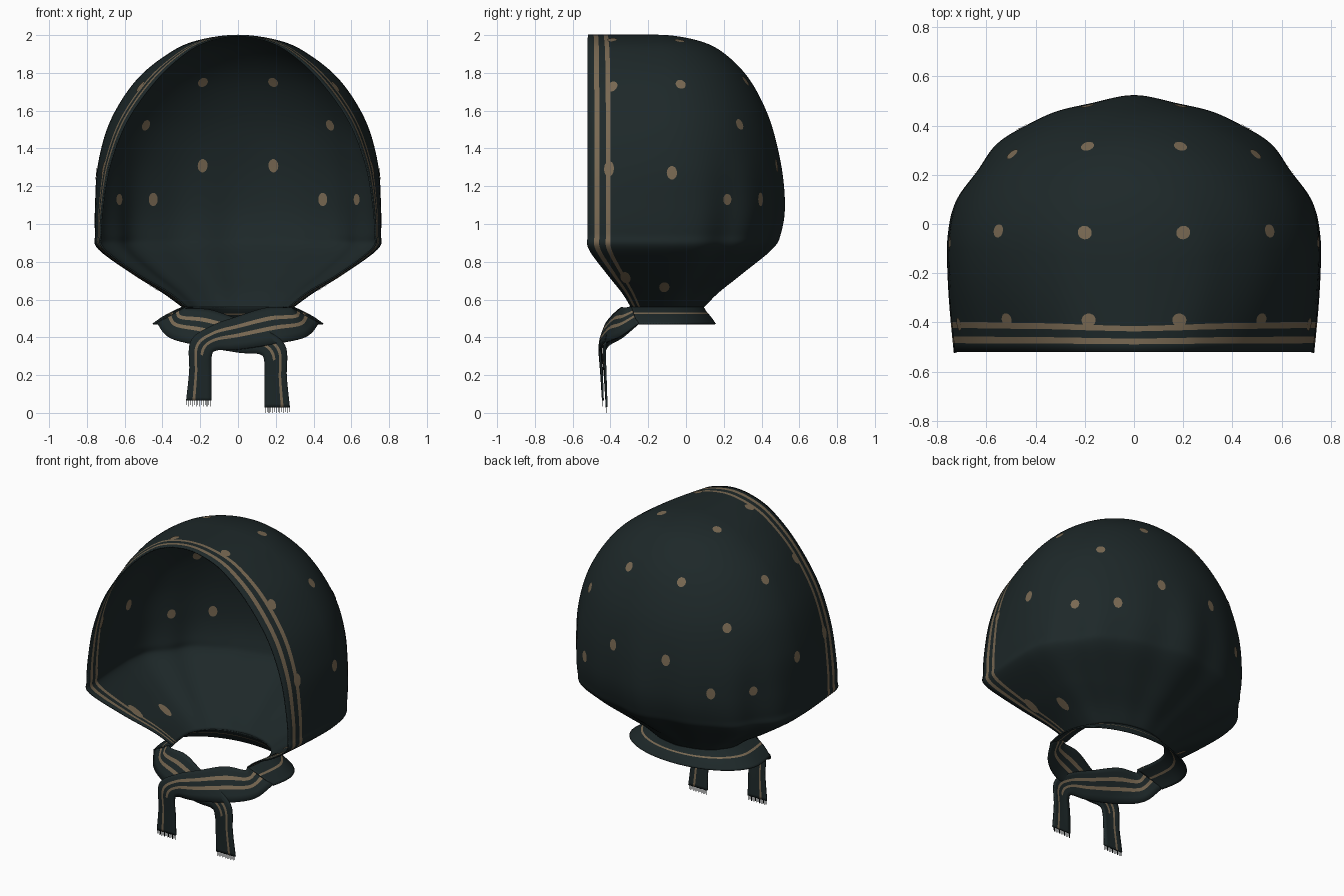
import bpy, bmesh, math
from mathutils import Vector
from mathutils.bvhtree import BVHTree

if "Cube" in bpy.data.objects:
    bpy.data.objects.remove(bpy.data.objects["Cube"])


def material(name, rgb):
    m = bpy.data.materials.new(name)
    m.diffuse_color = (*rgb, 1)
    m.use_nodes = True
    m.node_tree.nodes["Principled BSDF"].inputs["Base Color"].default_value = m.diffuse_color
    return m


CLOTH = material("dark teal cloth", (0.0125, 0.021, 0.022))
GOLD = material("dull gold", (0.19, 0.14, 0.085))


def make_object(name, verts, faces, mats, idx=None, thick=0.0):
    me = bpy.data.meshes.new(name)
    me.from_pydata([tuple(v) for v in verts], [], faces)
    for m in mats:
        me.materials.append(m)
    if idx:
        me.polygons.foreach_set("material_index", idx)
    bm = bmesh.new()
    bm.from_mesh(me)
    bmesh.ops.remove_doubles(bm, verts=bm.verts, dist=1e-5)
    bmesh.ops.recalc_face_normals(bm, faces=bm.faces)
    for f in bm.faces:
        f.smooth = True
    bm.to_mesh(me)
    bm.free()
    ob = bpy.data.objects.new(name, me)
    bpy.context.collection.objects.link(ob)
    if thick:
        mod = ob.modifiers.new("thickness", 'SOLIDIFY')
        mod.thickness, mod.offset = thick, 0
    return ob


def grid(name, rows, is_gold, thick=0.008):
    """Skin a list of equal point rows; is_gold(row, col) picks the colour."""
    n = len(rows[0])
    verts = [p for r in rows for p in r]
    faces, idx = [], []
    for i in range(len(rows) - 1):
        for j in range(n - 1):
            faces.append((i * n + j, i * n + j + 1, (i + 1) * n + j + 1, (i + 1) * n + j))
            idx.append(int(is_gold(i, j)))
    return make_object(name, verts, faces, (CLOTH, GOLD), idx, thick)


def spline(pts, steps, ghost=None):
    """Catmull-Rom curve through tuples of any length."""
    ext = lambda a, b: tuple(2 * u - v for u, v in zip(a, b))
    p = [ghost or ext(pts[0], pts[1])] + list(pts) + [ext(pts[-1], pts[-2])]
    out = []
    for i in range(1, len(p) - 2):
        for k in range(steps):
            t = k / steps
            out.append(tuple(0.5 * (2 * b + (c - a) * t + (2 * a - 5 * b + 4 * c - d) * t * t
                                    + (3 * b - a - 3 * c + d) * t ** 3)
                             for a, b, c, d in zip(*p[i - 1:i + 3])))
    return out + [tuple(pts[-1])]


# Column positions along the straight side: edge, stripe, gap, stripe, then cloth
SIDE = [d / .42 for d in (0, .036, .063, .097, .122, .17, .22, .27, .32, .37)]
ARC = 64


def section(z, wf, wm, yf, yc, yb, amp=0.0):
    """Horizontal U section, open to the front, with gathered folds at the back."""
    half = [(wf + (wm - wf) * math.sin(math.pi / 2 * t), yf + (yc - yf) * t) for t in SIDE]
    for k in range(ARC + 1):
        a = math.pi / 2 * k / ARC
        d = math.pi / 2 - a
        s = 1 + amp * (.6 * math.cos(9 * d) + .4 * math.cos(15 * d)) * min(1, 2.5 * k / ARC)
        half.append((wm * s * max(0, math.cos(a)), yc + (yb - yc) * s * math.sin(a)))
    pts = half + [(-x, y) for x, y in half[-2::-1]]
    return [(x, y, z) for x, y in pts]


# Hood: z, front half width, widest half width, front y, side y, back y
PROFILE = [
    (1.998, 0, 0, -.52, -.16, -.15), (1.968, .16, .215, -.52, -.14, .06),
    (1.90, .285, .365, -.52, -.12, .20), (1.76, .435, .535, -.52, -.11, .335),
    (1.55, .585, .67, -.52, -.10, .44), (1.32, .675, .737, -.52, -.10, .495),
    (1.10, .715, .753, -.52, -.10, .51), (.95, .725, .753, -.52, -.10, .485),
    (.87, .71, .738, -.515, -.10, .44), (.74, .54, .56, -.42, -.11, .285),
    (.64, .37, .40, -.34, -.12, .165), (.56, .27, .29, -.29, -.12, .09)]
nxt = PROFILE[1]
ghost = (nxt[0], -nxt[1], -nxt[2], -.52, -.18, -.36)
rows = []
for r in spline(PROFILE, 8, ghost):
    z = r[0]
    amp = .028 * max(0, min(1, (1.45 - z) / .6)) * max(.3, min(1, (z - .5) / .2))
    rows.append(section(*r, amp))
NC = len(rows[0])


def edge_stripe(i, j):
    return min(j, NC - 2 - j) in (1, 3)


hood = grid("hood", rows, edge_stripe)

# Dots on the cloth, seen on both sides; the last number stretches them along the gathers
tree = BVHTree.FromPolygons([v.co for v in hood.data.vertices],
                            [tuple(p.vertices) for p in hood.data.polygons])
DOTS = [(.19, .32, 1.76, 1), (.50, .29, 1.53, 1), (.19, .48, 1.31, 1.2), (.45, .385, 1.13, 1.2),
        (.62, .205, 1.13, 1), (.565, -.025, 1.75, 1), (.20, -.035, 1.97, 1), (.74, -.075, 1.27, 1.2),
        (.18, -.39, 1.96, 1), (.52, -.39, 1.73, 1.1), (.70, -.405, 1.29, 1.4),
        (.45, -.115, .67, 1.7), (.52, -.32, .72, 1.9)]
verts, faces = [], []
for x, y, z, stretch in DOTS:
    for sx in (1, -1):
        c, n, _, _ = tree.find_nearest(Vector((sx * x, y, z)))
        u = n.cross(Vector((0, 0, 1))).normalized()
        w = n.cross(u)
        for side in (.007, -.007):
            b = len(verts)
            verts.append(c + n * side)
            for k in range(14):
                a = k * math.tau / 14
                p = c + u * .027 * math.cos(a) + w * .03 * stretch * math.sin(a)
                q, m, _, _ = tree.find_nearest(p)
                verts.append(q + m * side)
                faces.append((b, b + 1 + k, b + 1 + (k + 1) % 14))
make_object("dots", verts, faces, (GOLD,))

# Flared collar around the neck
collar_rows = spline([(.56, .27, .29, -.29, -.12, .09), (.535, .33, .345, -.28, -.12, .105),
                      (.505, .38, .40, -.27, -.12, .13), (.47, .43, .45, -.25, -.12, .155)], 4)
grid("collar", [section(*r) for r in collar_rows], lambda i, j: i == 5)

# Crossed ties: (upper/outer edge, lower/inner edge) stations from the collar to the hanging end
TIE = [(.27, -.29, .56, .43, -.25, .475), (.27, -.315, .555, .365, -.345, .405),
       (.15, -.335, .555, .22, -.42, .37), (.0, -.385, .51, .0, -.445, .335),
       (-.14, -.42, .46, -.115, -.445, .33), (-.25, -.44, .38, -.14, -.445, .295),
       (-.258, -.437, .22, -.14, -.437, .2), (-.275, -.432, .065, -.14, -.432, .065)]
CUTS = [0, .12, .25, .36, .52, .63, .8, 1]


def tie(name, sx, dy, drop):
    st = spline(TIE, 8)
    pts = []
    for k, s in enumerate(st):
        t = k / (len(st) - 1)
        a, b = Vector(s[:3]), Vector(s[3:])
        row = []
        for c in CUTS:
            p = a.lerp(b, c)
            p.y += dy * min(1, 4 * t) - .01 * math.sin(math.pi * c) * math.sin(math.pi * t)
            p.z -= drop * t
            row.append((sx * p.x, p.y, p.z))
        pts.append(row)
    n = len(pts)
    grid(name, pts, lambda i, j: j == 2 or (j == 4 and i < .72 * n), .01)
    # Fringe threads along the hanging end
    v, f = [], []
    a, b = Vector(pts[-1][0]), Vector(pts[-1][-1])
    for k in range(14):
        c = a.lerp(b, (k + .5) / 14)
        o = len(v)
        for z in (c.z + .005, c.z - (.024 + .006 * (k % 2))):
            v += [(c.x + ex * .0015, c.y + ey * .0015, z)
                  for ex, ey in ((-1, -1), (1, -1), (1, 1), (-1, 1))]
        f += [(o + q, o + (q + 1) % 4, o + 4 + (q + 1) % 4, o + 4 + q) for q in range(4)]
        f.append((o + 7, o + 6, o + 5, o + 4))
    make_object(name + "_fringe", v, f, (CLOTH,))


tie("tie_over", 1, -.008, 0.0)
tie("tie_under", -1, .012, .035)
